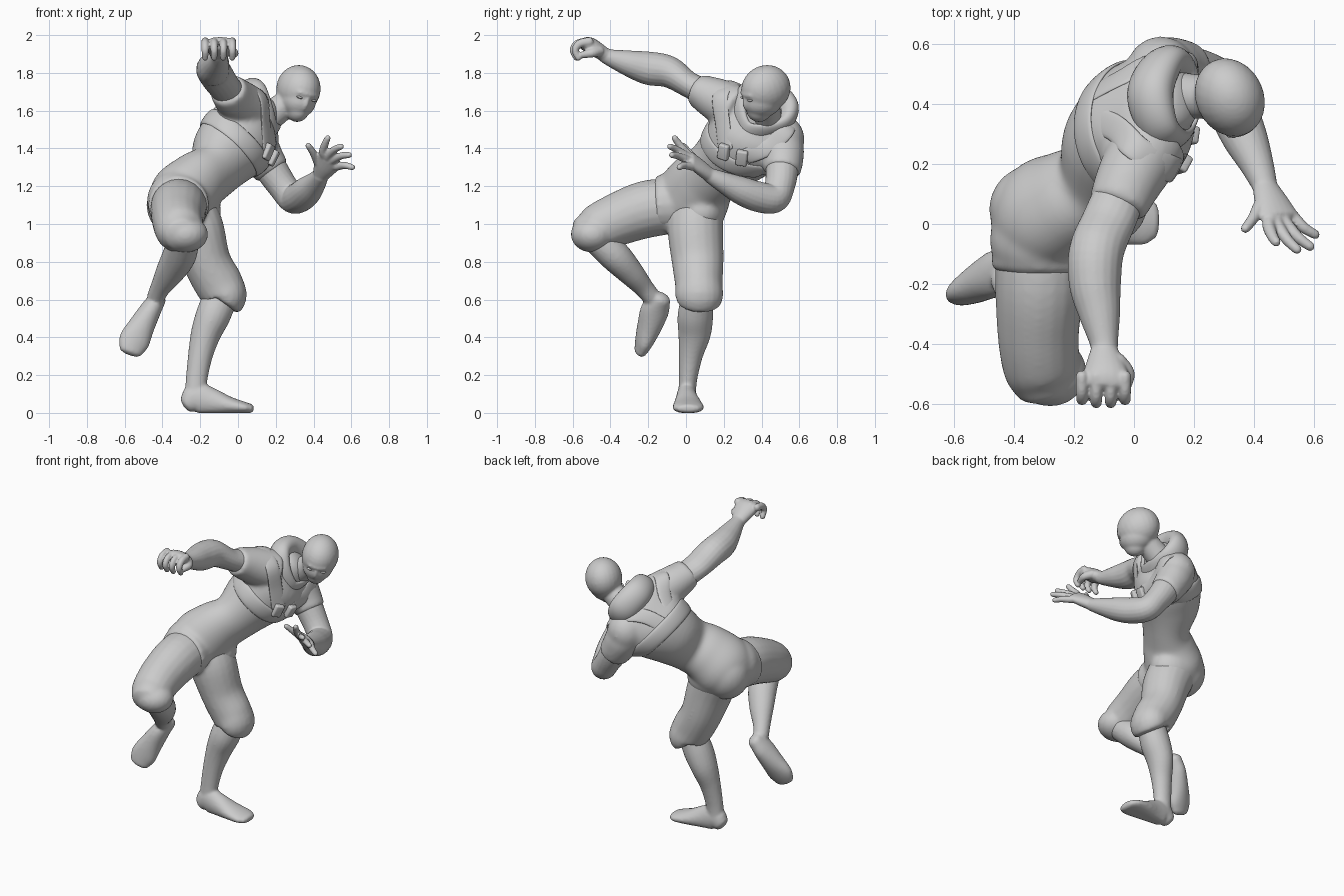
import bpy, bmesh, math
from mathutils import Vector, Matrix
from mathutils.bvhtree import BVHTree

L = Vector((.25, .8, -.5)).normalized()      # body's left
F = Vector((.72, -.46, -.51)).normalized()   # chest forward
X, Y = Vector((1, 0, 0)), Vector((0, 1, 0))
HAND = Vector((.65, .3, -.65))               # across the open hand


def tube(bm, rows, side=X, closed=False, cap=.6, n=20, sub=5):
    """Smooth elliptical tube through rows of (x, y, z, half width, half depth[, side])."""
    st = [Vector(tuple(r) + (tuple(side) if len(r) == 5 else ())) for r in rows]
    m, pts = len(st), []
    for i in range(m if closed else m - 1):
        if closed:
            p0, p1, p2, p3 = (st[(i + k) % m] for k in (-1, 0, 1, 2))
        else:
            p0, p1, p2, p3 = (st[min(max(i + k, 0), m - 1)] for k in (-1, 0, 1, 2))
        for j in range(sub):
            t = j / sub
            pts.append(.5 * (2 * p1 + (p2 - p0) * t + (2 * p0 - 5 * p1 + 4 * p2 - p3) * t * t
                             + (3 * p1 - p0 - 3 * p2 + p3) * t ** 3))
    if not closed:
        pts.append(st[-1])
    q, rings = len(pts), []

    def ring(c, t, s, a, b):
        s = (s - t * s.dot(t)).normalized()
        o = t.cross(s)
        rings.append([bm.verts.new(c + s * a * math.cos(2 * math.pi * k / n)
                                   + o * b * math.sin(2 * math.pi * k / n)) for k in range(n)])

    for i, p in enumerate(pts):
        nxt = pts[(i + 1) % q] if closed else pts[min(i + 1, q - 1)]
        prv = pts[i - 1] if closed else pts[max(i - 1, 0)]
        t = (Vector(nxt[:3]) - Vector(prv[:3])).normalized()
        c, s, a, b = Vector(p[:3]), Vector(p[5:8]), p[3], p[4]
        angles = [0]
        if not closed and i == 0:
            angles = [-80, -55, -30, 0]
        elif not closed and i == q - 1:
            angles = [0, 30, 55, 80]
        for g in angles:
            g = math.radians(g)
            ring(c + t * min(a, b) * cap * math.sin(g), t, s, a * math.cos(g), b * math.cos(g))
    pairs = list(zip(rings, rings[1:])) + ([(rings[-1], rings[0])] if closed else [])
    for r0, r1 in pairs:
        for k in range(n):
            bm.faces.new((r0[k], r0[(k + 1) % n], r1[(k + 1) % n], r1[k]))
    if not closed:
        bm.faces.new(rings[0][::-1])
        bm.faces.new(rings[-1])


def ball(bm, c, r, axes=(X, Y, Vector((0, 0, 1)))):
    m = Matrix([a * k for a, k in zip(axes, r)]).transposed().to_4x4()
    bmesh.ops.create_uvsphere(bm, u_segments=24, v_segments=16, radius=1,
                              matrix=Matrix.Translation(c) @ m)


def finish(name, bm, voxel=0, smooth=4):
    """Turn the collected volumes into one smooth object, fused when voxel is set."""
    for v in bm.verts:
        v.co.z = max(v.co.z, 0)
    bmesh.ops.recalc_face_normals(bm, faces=bm.faces[:])
    for f in bm.faces:
        f.smooth = True
    me = bpy.data.meshes.new(name)
    bm.to_mesh(me)
    bm.free()
    ob = bpy.data.objects.new(name, me)
    bpy.context.collection.objects.link(ob)
    if voxel:
        r = ob.modifiers.new("fuse", 'REMESH')
        r.mode, r.voxel_size, r.use_smooth_shade = 'VOXEL', voxel, True
        s = ob.modifiers.new("soften", 'SMOOTH')
        s.factor, s.iterations = .5, smooth
    return ob


# Tunic: torso, hips and short sleeves
bm = bmesh.new()
tube(bm, [(-.34, 0, 1.06, .18, .15), (-.29, .035, 1.14, .2, .178), (-.21, .085, 1.22, .182, .158),
          (-.13, .15, 1.28, .168, .138), (-.06, .255, 1.38, .198, .19), (.02, .34, 1.47, .228, .197),
          (.08, .39, 1.55, .2, .15), (.14, .42, 1.6, .12, .1)], L, n=32)
ball(bm, (-.32, -.055, 1.12), (.163, .155, .165))
ball(bm, (-.33, .05, 1.1), (.155, .15, .165))
ball(bm, (-.25, .085, 1.065), (.162, .125, .12))
ball(bm, (.09, .5, 1.45), (.12, .128, .13))
tube(bm, [(-.31, .02, 1.105, .16, .155), (-.315, -.15, 1.1, .162, .155)], X, cap=.15)
tube(bm, [(.06, .28, 1.6, .13, .13), (-.01, .16, 1.66, .115, .115), (-.055, .06, 1.71, .1, .088)], X, cap=.15)
tube(bm, [(.06, .43, 1.46, .14, .14), (.1, .505, 1.41, .118, .118), (.14, .515, 1.34, .107, .107),
          (.18, .51, 1.28, .098, .098)], Y, cap=.15)
tunic = finish("tunic", bm, .011, 16)

# Trousers with gathered knees
bm = bmesh.new()
tube(bm, [(-.27, .06, 1.08, .14, .15), (-.22, .05, .97, .147, .147), (-.165, .062, .8, .137, .128),
          (-.1, .068, .68, .126, .128), (-.065, .07, .62, .127, .113), (-.08, .068, .585, .115, .098)], Y, cap=.12)
tube(bm, [(-.31, -.02, 1.1, .15, .145), (-.315, -.2, 1.08, .149, .152), (-.32, -.36, 1.025, .137, .14),
          (-.31, -.48, .97, .128, .127), (-.3, -.535, .95, .108, .1)], X)
ball(bm, (-.28, -.495, .945), (.122, .115, .096))
finish("trousers", bm, .011, 6)

# Standing shin and foot
bm = bmesh.new()
tube(bm, [(-.09, .06, .62, .08, .09), (-.13, .05, .52, .094, .092), (-.17, .045, .42, .087, .08),
          (-.2, .025, .3, .063, .065), (-.22, .01, .17, .048, .057), (-.225, .005, .08, .048, .058)], Y)
tube(bm, [(-.265, .003, .05, .046, .055), (-.22, .003, .075, .053, .085), (-.14, .005, .06, .062, .072),
          (-.05, .01, .04, .078, .048), (.03, .012, .028, .083, .032), (.07, .012, .022, .062, .024)], Y)
finish("standing_foot", bm, .009)

# Raised shin and foot
bm = bmesh.new()
tube(bm, [(-.285, -.48, .93, .08, .08), (-.31, -.38, .835, .09, .084), (-.36, -.295, .745, .077, .07),
          (-.41, -.225, .665, .054, .053), (-.435, -.18, .61, .048, .048)], X)
tube(bm, [(-.425, -.13, .605, .046, .052), (-.46, -.162, .55, .056, .076), (-.51, -.193, .46, .07, .066),
          (-.55, -.222, .38, .082, .048), (-.57, -.242, .325, .062, .032)], Vector((.75, 0, -.6)))
finish("raised_foot", bm, .009)

# Right arm and curled hand
bm = bmesh.new()
tube(bm, [(-.03, .14, 1.68, .085, .08), (-.08, .02, 1.735, .09, .068), (-.125, -.09, 1.805, .092, .084),
          (-.13, -.2, 1.825, .087, .088), (-.115, -.3, 1.85, .07, .07), (-.1, -.4, 1.88, .047, .046),
          (-.1, -.44, 1.9, .045, .038)])
tube(bm, [(-.1, -.42, 1.89, .046, .036), (-.095, -.5, 1.94, .077, .044), (-.097, -.535, 1.955, .082, .037)])
for i in range(4):
    x, k = -.174 + .048 * i, .01 * (i in (1, 2))
    tube(bm, [(x, -.51, 1.965, .021, .024), (x, -.562 - k, 1.955, .02, .022), (x, -.587 - k, 1.92, .019, .019),
              (x, -.57 - k, 1.88, .017, .016)], cap=1)
tube(bm, [(-.055, -.46, 1.915, .03, .028), (-.02, -.5, 1.905, .023, .024), (-.03, -.55, 1.895, .018, .018)], cap=1)
finish("right_arm", bm, .006)

# Left arm and open hand
bm = bmesh.new()
tube(bm, [(.1, .51, 1.42, .085, .085), (.17, .51, 1.3, .087, .087), (.24, .495, 1.195, .08, .078),
          (.29, .465, 1.135, .078, .078), (.33, .38, 1.145, .082, .08), (.37, .29, 1.178, .077, .074),
          (.41, .2, 1.22, .058, .056), (.44, .12, 1.26, .042, .038)], HAND)
tube(bm, [(.435, .13, 1.255, .042, .036), (.46, .075, 1.3, .062, .035), (.485, .025, 1.34, .074, .028)], HAND)
for a, b in (((.45, -.005, 1.385), (.475, -.06, 1.455)), ((.48, -.005, 1.365), (.545, -.085, 1.41)),
             ((.505, .005, 1.34), (.588, -.075, 1.365)), ((.525, .03, 1.305), (.605, -.035, 1.3)),
             ((.425, .07, 1.32), (.372, -.015, 1.415))):
    a, b = Vector(a), Vector(b)
    root, mid = a + (Vector((.47, .05, 1.32)) - a) * .4, a.lerp(b, .5) + Vector((0, -.008, .008))
    tube(bm, [(*root, .023, .023), (*a, .022, .022), (*mid, .019, .019), (*b, .016, .016)], HAND, cap=1)
finish("left_arm", bm, .006)

# Head with masked face and neck
fw = Vector((.38, -.86, -.318)).normalized()
up = Vector((.3, -.2, .9)).normalized()
lf = up.cross(fw).normalized()
ax, C = (lf, fw, up), Vector((.32, .423, 1.715))
bm = bmesh.new()
ball(bm, C, (.113, .136, .126), ax)
ball(bm, C + fw * .03 - up * .05, (.096, .112, .095), ax)
ball(bm, C + fw * .062 - up * .092, (.062, .072, .07), ax)
ball(bm, C + fw * .125 - up * .04, (.016, .026, .045), ax)
ball(bm, C + fw * .112 + up * .012, (.064, .028, .014), ax)
tube(bm, [(.13, .43, 1.54, .08, .08), (.22, .425, 1.61, .074, .074), (.29, .42, 1.66, .07, .07)], L)
finish("head", bm, .008, 6)
bm = bmesh.new()
for s in (-1, 1):
    ball(bm, C + lf * s * .04 + fw * .122 - up * .014, (.02, .011, .007), ax)
finish("eyes", bm)

# Hood gathered round the neck
bm = bmesh.new()
tube(bm, [(.165, .31, 1.5, .06, .022), (.125, .28, 1.61, .065, .034), (.08, .325, 1.695, .075, .052),
          (.055, .44, 1.685, .09, .07), (.095, .53, 1.605, .09, .06), (.15, .515, 1.53, .065, .04),
          (.18, .41, 1.485, .06, .022)], Vector((.55, .35, .6)), closed=True, n=24, sub=8)
finish("hood", bm)

# Straps and bands laid on the tunic surface
tree = BVHTree.FromObject(tunic, bpy.context.evaluated_depsgraph_get())


def strap(name, path, width, thick=.009, closed=False):
    hits = [tree.find_nearest(Vector(p))[:2] for p in path]
    rows = []
    for i, (p, nrm) in enumerate(hits):
        a = hits[i - 1][0] if closed or i else p
        b = hits[(i + 1) % len(hits)][0] if closed or i < len(hits) - 1 else p
        rows.append((*p, width, thick, *(b - a).cross(nrm).normalized()))
    bm = bmesh.new()
    tube(bm, rows, closed=closed, n=16)
    finish(name, bm)


def loop(c, a, b):
    return [Vector(c) + L * a * math.cos(t * math.pi / 10) + F * b * math.sin(t * math.pi / 10) for t in range(20)]


strap("chest_band", loop((-.02, .3, 1.425), .22, .2), .05, .011, True)
strap("right_strap", [(.14, .22, 1.4), (.14, .2, 1.52), (.09, .2, 1.66), (.01, .25, 1.74), (-.09, .33, 1.68),
                      (-.17, .36, 1.53)], .045)
strap("left_strap", [(.18, .32, 1.36), (.22, .43, 1.41), (.19, .53, 1.5), (.06, .56, 1.6), (-.06, .5, 1.58),
                     (-.15, .42, 1.5)], .045)

# Two chest pouches
for i, p in enumerate(((.15, .205, 1.385), (.165, .3, 1.36))):
    loc, nrm = tree.find_nearest(Vector(p))[:2]
    side = L + Vector((0, 0, .3))
    side = (side - nrm * side.dot(nrm)).normalized()
    top = side.cross(-nrm)
    bm = bmesh.new()
    m = Matrix((side * .06, nrm * .04, top * .085)).transposed().to_4x4()
    bmesh.ops.create_cube(bm, size=1, matrix=Matrix.Translation(loc + nrm * .008) @ m)
    bmesh.ops.bevel(bm, geom=bm.edges[:], offset=.01, segments=3, profile=.5, affect='EDGES')
    finish("pouch_%d" % (i + 1), bm)
